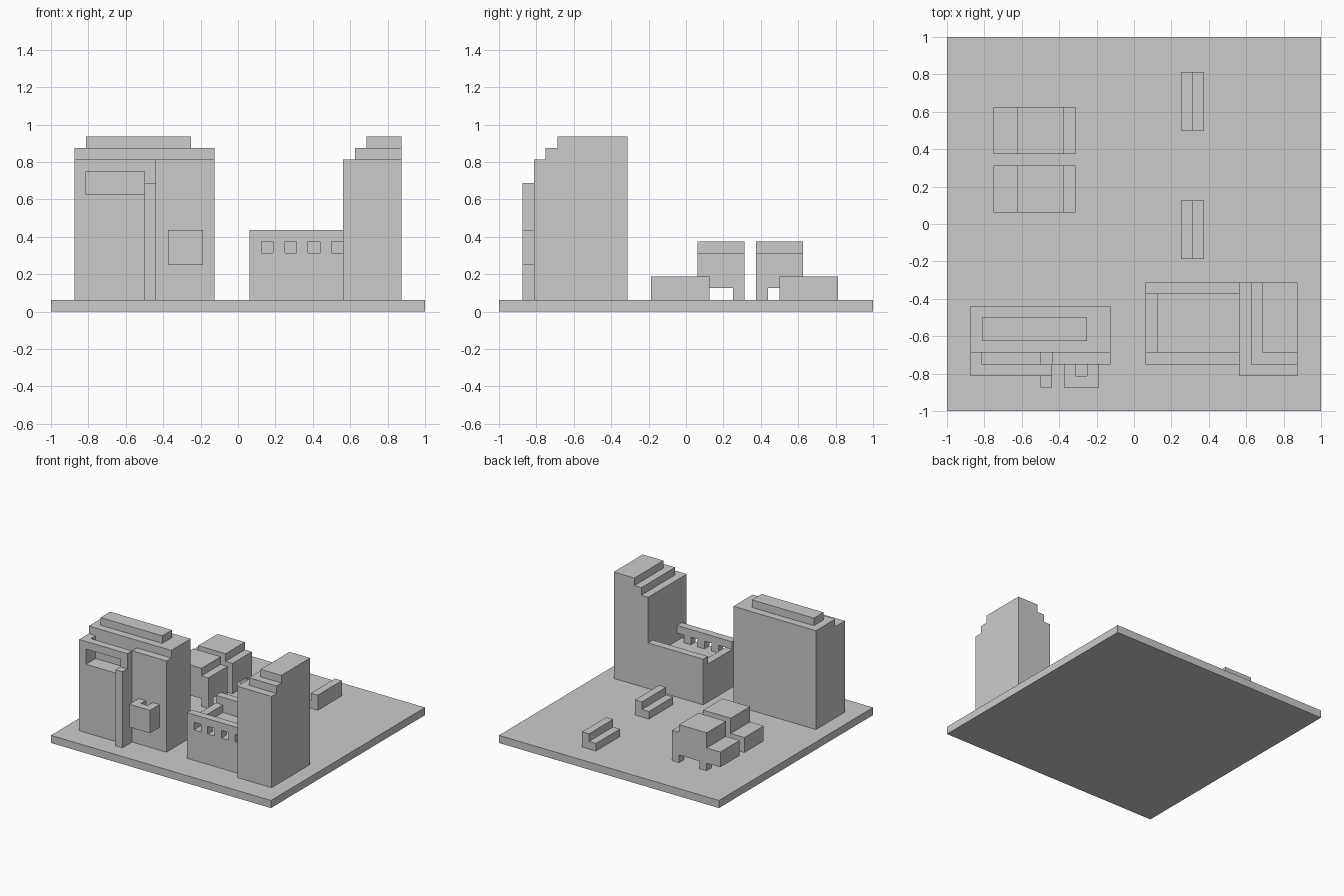
import bpy
import bmesh
from mathutils import Vector
from itertools import product

UNIT = 1 / 16  # one building block

if "Cube" in bpy.data.objects:
    bpy.data.objects.remove(bpy.data.objects["Cube"])

stone = bpy.data.materials.new("stone_grey")
stone.use_nodes = True
GREY = (0.6, 0.6, 0.6, 1)
stone.diffuse_color = GREY
stone.node_tree.nodes["Principled BSDF"].inputs["Base Color"].default_value = GREY


def cells(box):
    """All block positions inside a box given as x, y and z ranges."""
    x0, x1, y0, y1, z0, z1 = box
    return set(product(range(x0, x1), range(y0, y1), range(z0, z1)))


def block_part(name, solids, cuts=()):
    """Join boxes, remove cuts and skin only the exposed block sides."""
    filled = set().union(*map(cells, solids))
    for cut in cuts:
        filled -= cells(cut)
    bm = bmesh.new()
    for cell in filled:
        for axis, side in product(range(3), (0, 1)):
            neighbour = list(cell)
            neighbour[axis] += 2 * side - 1
            if tuple(neighbour) in filled:
                continue
            u, v = Vector(), Vector()
            u[(axis + 1) % 3] = v[(axis + 2) % 3] = 1
            corner = Vector(cell)
            corner[axis] += side
            loop = [corner, corner + u, corner + u + v, corner + v]
            if not side:
                loop.reverse()
            bm.faces.new([bm.verts.new(p * UNIT) for p in loop])
    bmesh.ops.remove_doubles(bm, verts=bm.verts, dist=UNIT / 100)
    bmesh.ops.dissolve_limit(bm, angle_limit=0.01, verts=bm.verts, edges=bm.edges)
    mesh = bpy.data.meshes.new(name)
    bm.to_mesh(mesh)
    bm.free()
    mesh.materials.append(stone)
    obj = bpy.data.objects.new(name, mesh)
    bpy.context.collection.objects.link(obj)
    return obj


# Ground slab
block_part("ground_slab", [(-16, 16, -16, 16, 0, 1)])

# Wide block: main body, front step, front wing and roof slab,
# with a recessed loggia open to the sky behind the wing
block_part(
    "wide_building",
    [(-14, -2, -11, -7, 1, 14), (-14, -2, -12, -11, 1, 13),
     (-14, -7, -13, -12, 1, 13), (-13, -4, -10, -8, 14, 15)],
    [(-13, -8, -13, -12, 10, 12), (-13, -8, -12, -11, 10, 13),
     (-8, -7, -12, -11, 11, 13)])
block_part("front_pillar", [(-8, -7, -14, -13, 1, 11)])
block_part("balcony", [(-6, -3, -14, -12, 4, 7)], [(-5, -4, -13, -12, 5, 7)])

# Stepped tower, set back on its front and right sides
block_part("stepped_tower",
           [(9 + i, 14, -13 + i, -5, 1, 13 + i) for i in range(3)])

# Low hall with parapets and a row of openings in the front wall
block_part(
    "low_hall",
    [(1, 9, -12, -5, 1, 5), (1, 9, -12, -11, 5, 7),
     (1, 9, -6, -5, 5, 7), (1, 2, -11, -6, 5, 6)],
    [(x, x + 1, -12, -11, 5, 6) for x in range(2, 9, 2)])

# Two parked vehicles on short legs
for name, y in (("front_vehicle", 1), ("rear_vehicle", 6)):
    legs = [(x, x + 1, y + dy, y + dy + 1, 1, 2) for x in (-10, -6) for dy in (0, 3)]
    block_part(name, [(-12, -10, y, y + 4, 2, 4), (-10, -6, y, y + 4, 2, 6),
                      (-6, -5, y, y + 4, 2, 5)] + legs)

# Two benches with a low seat and a higher back
for name, y in (("front_bench", -3), ("rear_bench", 8)):
    block_part(name, [(4, 5, y, y + 5, 1, 2), (5, 6, y, y + 5, 1, 3)])
